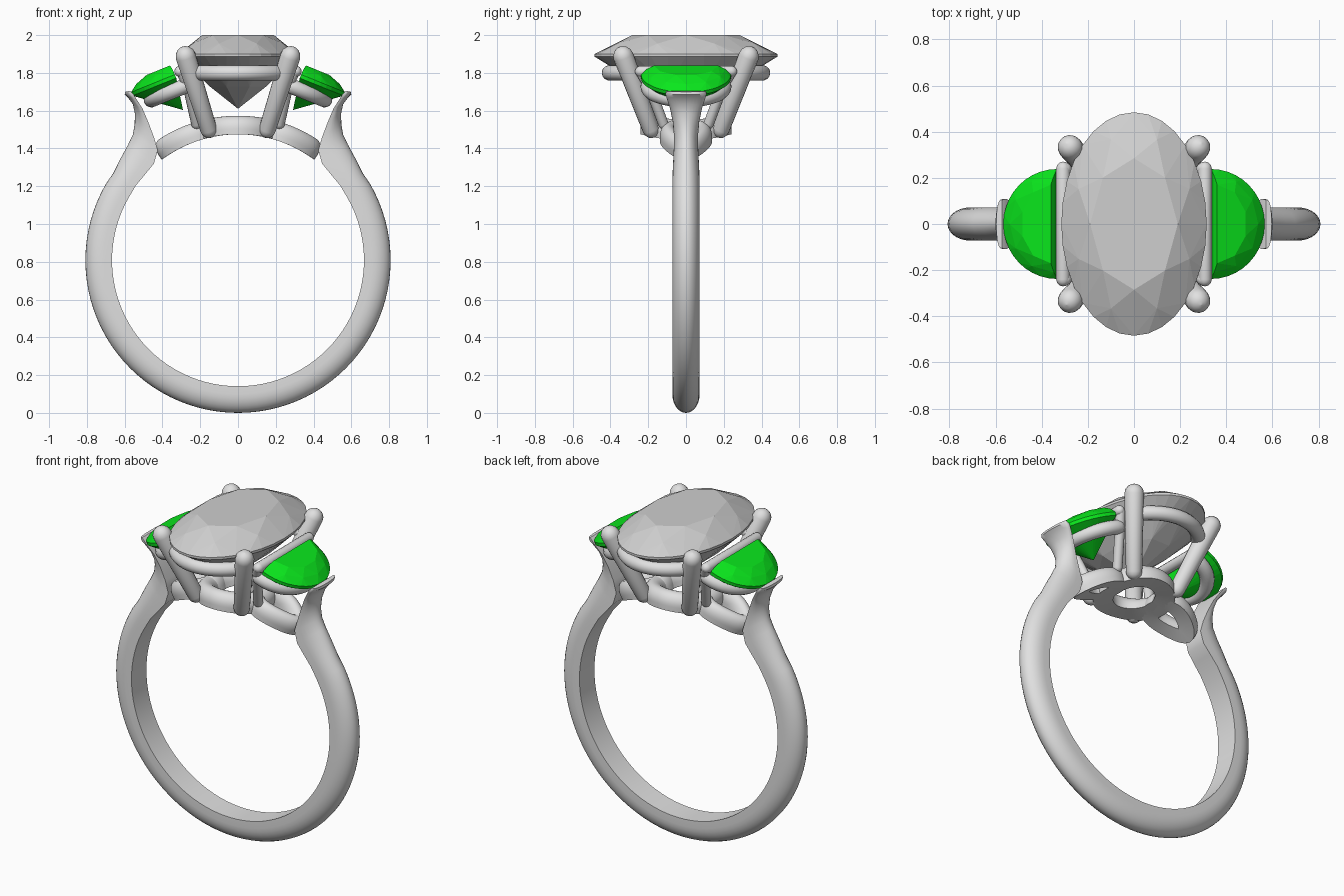
import bpy, bmesh, math
from math import sin, cos, pi, radians
from mathutils import Vector

if "Cube" in bpy.data.objects:
    bpy.data.objects.remove(bpy.data.objects["Cube"], do_unlink=True)


def material(name, rgb, rough):
    m = bpy.data.materials.new(name)
    m.use_nodes = True
    m.diffuse_color = (*rgb, 1)
    bsdf = m.node_tree.nodes["Principled BSDF"]
    bsdf.inputs["Base Color"].default_value = (*rgb, 1)
    bsdf.inputs["Roughness"].default_value = rough
    return m


METAL = material("silver metal", (0.75, 0.75, 0.75), 0.4)
CLEAR = material("pale grey gem", (0.62, 0.62, 0.62), 0.3)
GREEN = material("green gem", (0.003, 0.8, 0.012), 0.3)

CZ, INNER, OUTER = 0.808, 0.667, 0.808    # finger hole centre and band radii
TILT = radians(22)                        # slope of the side stones


def smooth(ob):
    bpy.ops.object.select_all(action='DESELECT')
    bpy.context.view_layer.objects.active = ob
    ob.select_set(True)
    bpy.ops.object.shade_smooth_by_angle(angle=radians(40))


def finish(name, bm, mat, rounded):
    bmesh.ops.recalc_face_normals(bm, faces=bm.faces)
    me = bpy.data.meshes.new(name)
    bm.to_mesh(me)
    bm.free()
    ob = bpy.data.objects.new(name, me)
    bpy.context.collection.objects.link(ob)
    me.materials.append(mat)
    if rounded:
        smooth(ob)


def half_round_sweep(name, frames, closed=False, steps=14):
    """Sweep a section, flat inside and domed outside, through (inner, outer, side) frames."""
    bm = bmesh.new()
    rings = []
    for inner, outer, side in frames:
        inner, outer, side = Vector(inner), Vector(outer), Vector(side)
        pts = [inner + side, *(
            inner + side * cos(pi * k / steps) + (outer - inner) * (0.3 + 0.7 * sin(pi * k / steps))
            for k in range(steps + 1)), inner - side]
        rings.append([bm.verts.new(p) for p in pts])
    pairs = list(zip(rings, rings[1:]))
    if closed:
        pairs.append((rings[-1], rings[0]))
    else:
        bm.faces.new(rings[0])
        bm.faces.new(rings[-1])
    for a, b in pairs:
        for k in range(len(a)):
            j = (k + 1) % len(a)
            bm.faces.new((a[k], a[j], b[j], b[k]))
    finish(name, bm, METAL, True)


def tube(name, pts, radius, tip=1.0):
    """Round wire with rounded ends, widening evenly to tip times its radius."""
    pts = [Vector(p) for p in pts]
    scale = [1 + (tip - 1) * k / (len(pts) - 1) for k in range(len(pts))]
    start, end = (pts[0] - pts[1]).normalized(), (pts[-1] - pts[-2]).normalized()
    caps = [(sin(a), cos(a)) for a in (radians(d) for d in (25, 50, 70, 88))]
    pts = [pts[0] + start * radius * u for u, _ in reversed(caps)] + pts + \
          [pts[-1] + end * radius * tip * u for u, _ in caps]
    scale = [w for _, w in reversed(caps)] + scale + [w * tip for _, w in caps]
    cu = bpy.data.curves.new(name, 'CURVE')
    cu.dimensions = '3D'
    cu.bevel_depth, cu.bevel_resolution, cu.use_fill_caps = radius, 5, True
    sp = cu.splines.new('POLY')
    sp.points.add(len(pts) - 1)
    for p, co, w in zip(sp.points, pts, scale):
        p.co, p.radius = (*co, 1), w
    ob = bpy.data.objects.new(name, cu)
    bpy.context.collection.objects.link(ob)
    cu.materials.append(METAL)
    bpy.ops.object.select_all(action='DESELECT')
    bpy.context.view_layer.objects.active = ob
    ob.select_set(True)
    bpy.ops.object.convert(target='MESH')
    smooth(bpy.context.object)


def gem(name, pts, mat):
    """Faceted stone: the hull of its facet corners, with flat facets merged."""
    bm = bmesh.new()
    for p in pts:
        bm.verts.new(p)
    bmesh.ops.convex_hull(bm, input=bm.verts)
    bmesh.ops.delete(bm, geom=[v for v in bm.verts if not v.link_faces], context='VERTS')
    bmesh.ops.dissolve_limit(bm, angle_limit=radians(1), verts=bm.verts, edges=bm.edges)
    finish(name, bm, mat, False)


def oval(a, b, z, n, shift=0.0):
    return [(a * cos(2 * pi * (k + shift) / n), b * sin(2 * pi * (k + shift) / n), z)
            for k in range(n)]


# Band: circular hoop whose ends straighten and flare into tabs
half = []
for k in range(33):
    a = radians(-90 + 120 * k / 32)
    half.append(((INNER * cos(a), 0, CZ + INNER * sin(a)),
                 (OUTER * cos(a), 0, CZ + OUTER * sin(a)), 0.072))
shoulder = [(.54, 1.205, .66, 1.27, .072), (.49, 1.265, .62, 1.35, .07),
            (.445, 1.32, .582, 1.42, .067), (.425, 1.39, .556, 1.475, .064),
            (.445, 1.46, .547, 1.53, .063), (.475, 1.54, .546, 1.585, .07),
            (.505, 1.61, .557, 1.635, .084), (.54, 1.665, .585, 1.672, .102),
            (.555, 1.69, .6, 1.685, .109), (.572, 1.705, .597, 1.7, .104)]
half += [((xi, 0, zi), (xo, 0, zo), w) for xi, zi, xo, zo, w in shoulder]
flip = [((-i[0], 0, i[2]), (-o[0], 0, o[2]), w) for i, o, w in half[:0:-1]]
half_round_sweep("band", [(i, o, (0, w, 0)) for i, o, w in flip + half])


# Gallery base: three loops wrapped over the finger hole, the side ones narrowing outward
def base_loop(name, x0, a, b, w, taper):
    plan = [Vector((x0 + a * cos(t), b * sin(t) * (1 - taper * cos(t)), 0))
            for t in (2 * pi * k / 48 for k in range(48))]
    frames = []
    for k, p in enumerate(plan):
        along = (plan[(k + 1) % 48] - plan[k - 1]).normalized()
        ang = math.asin(p.x / INNER)
        up = Vector((sin(ang), 0, cos(ang)))
        base = Vector((0, p.y, CZ)) + up * INNER
        side = Vector((along.y * cos(ang), -along.x, -along.y * sin(ang))) * w
        frames.append((base, base + up * 0.098, side))
    half_round_sweep(name, frames, closed=True)


base_loop("base_loop_centre", 0, 0.16, 0.185, 0.056, 0)
for s, side in ((1, "left"), (-1, "right")):
    base_loop("base_loop_" + side, s * 0.255, 0.11, 0.088, 0.047, s * 0.3)

# Centre stone: oval brilliant
gem("centre_stone",
    oval(.19, .285, 2.0, 8) + oval(.26, .396, 1.955, 8, .5)
    + oval(.315, .484, 1.9, 32) + oval(.315, .484, 1.886, 32)
    + oval(.16, .245, 1.727, 8, .5) + [(0, 0, 1.61)], CLEAR)

# Centre setting: a curved wire front and back between four corner prongs
for sy, end in ((-1, "front"), (1, "back")):
    arc = [radians(-44 + 88 * k / 20) for k in range(21)]
    tube("gallery_wire_" + end, [(.31 * sin(t), sy * .405 * cos(t), 1.8) for t in arc], 0.041)
    for sx, side in ((1, "left"), (-1, "right")):
        tube(f"prong_{end}_{side}",
             [(sx * .155, sy * .185, 1.5), (sx * .277, sy * .332, 1.888)], 0.045, 1.2)


# Side stones and their settings, sloping down and outward
def sloped(s, u, y, h):
    return (s * (0.33 + u * cos(TILT) + h * sin(TILT)), y,
            1.78 - u * sin(TILT) + h * cos(TILT))


def half_moon(s, u0, a, b, h, n):
    return [sloped(s, u0 + a * cos(t), b * sin(t), h)
            for t in (pi * (k / n - 0.5) for k in range(n + 1))]


for s, side in ((1, "left"), (-1, "right")):
    gem("side_stone_" + side,
        half_moon(s, .006, .14, .17, .066, 5) + half_moon(s, .001, .207, .21, .042, 6)
        + half_moon(s, 0, .25, .238, .012, 20) + half_moon(s, 0, .25, .238, -.008, 20)
        + half_moon(s, .02, .11, .11, -.1, 5) + [sloped(s, .03, 0, -.178)], GREEN)
    tube("side_wire_" + side, half_moon(s, -.02, .185, .2, -.065, 24), 0.041)
    tube("side_bar_" + side, [(s * .307, -.24, 1.808), (s * .307, .24, 1.808)], 0.03)
    for sy, end in ((-1, "front"), (1, "back")):
        tube(f"side_strut_{end}_{side}",
             [(s * .22, sy * .12, 1.53), (s * .265, sy * .195, 1.73),
              (s * .3, sy * .24, 1.805)], 0.028)
